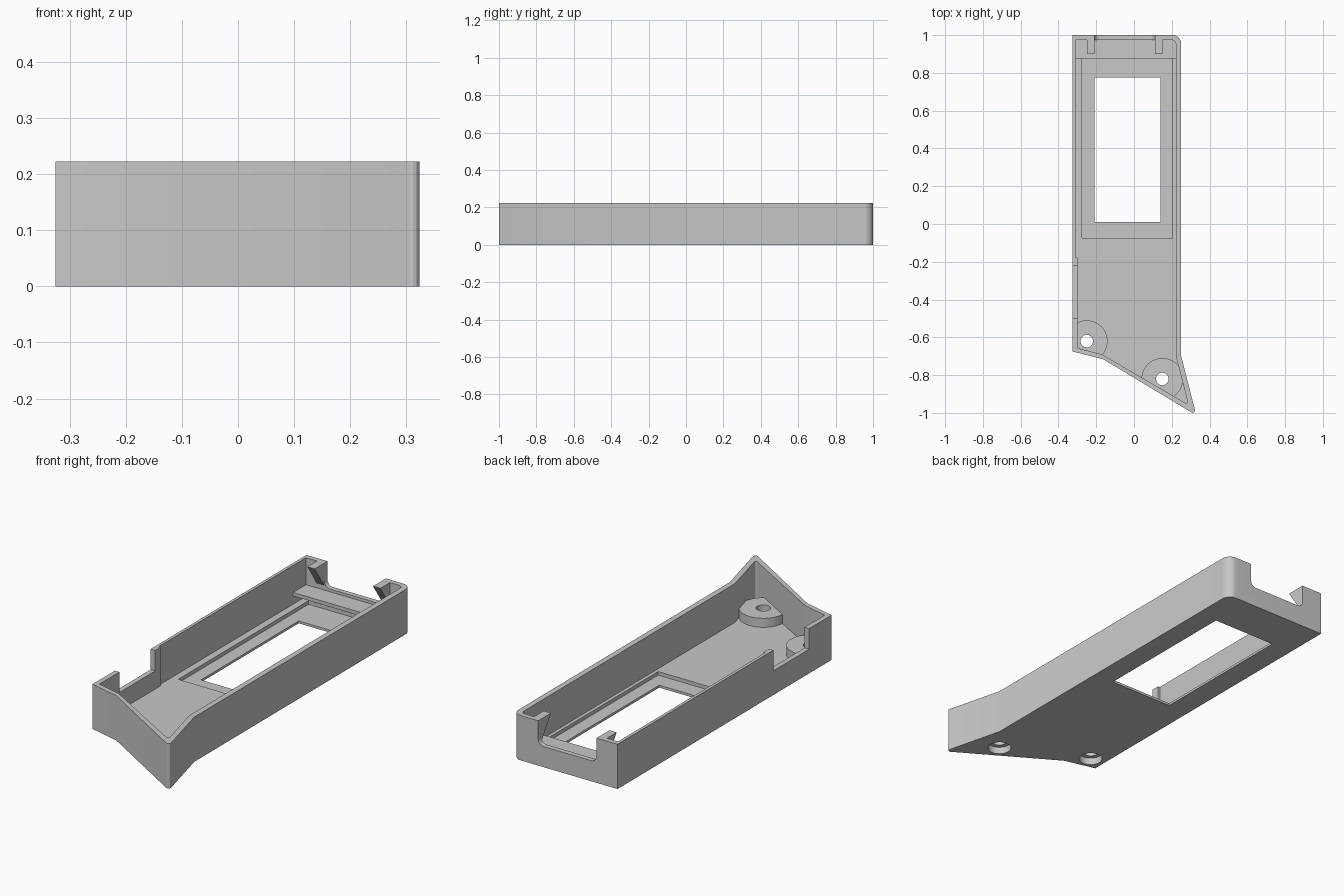
import bpy, bmesh, math
from mathutils import Vector, Matrix

if "Cube" in bpy.data.objects:
    bpy.data.objects.remove(bpy.data.objects["Cube"])

HEIGHT, FLOOR, RECESS = 0.222, 0.03, 0.012

grey = bpy.data.materials.new("plain_grey")
grey.use_nodes = True
grey.diffuse_color = (0.58, 0.58, 0.58, 1)
grey.node_tree.nodes["Principled BSDF"].inputs["Base Color"].default_value = grey.diffuse_color


def rounded(points, steps=8):
    """Polygon from (x, y[, radius]) corners, with arcs at corners that have a radius."""
    out = []
    for i, p in enumerate(points):
        c = Vector(p[:2])
        if len(p) < 3:
            out.append(c)
            continue
        a = (Vector(points[i - 1][:2]) - c).normalized()
        b = (Vector(points[(i + 1) % len(points)][:2]) - c).normalized()
        half = math.acos(a.dot(b)) / 2
        centre = c + (a + b).normalized() * (p[2] / math.sin(half))
        reach = p[2] / math.tan(half)
        start, end = c + a * reach - centre, c + b * reach - centre
        for k in range(steps + 1):
            out.append(centre + start.lerp(end, k / steps).normalized() * p[2])
    return out


def prism(name, points, low, high, axis="z"):
    """Extrude a polygon between two levels along z, y (points are x,z) or x (points are y,z)."""
    place = {"z": lambda u, v, w: (u, v, w),
             "y": lambda u, v, w: (u, w, v),
             "x": lambda u, v, w: (w, u, v)}[axis]
    bm = bmesh.new()
    face = bm.faces.new([bm.verts.new(place(p[0], p[1], low)) for p in points])
    grown = bmesh.ops.extrude_face_region(bm, geom=[face])
    shift = Vector(place(0, 0, high - low))
    bmesh.ops.translate(bm, vec=shift, verts=[v for v in grown["geom"] if isinstance(v, bmesh.types.BMVert)])
    bmesh.ops.recalc_face_normals(bm, faces=bm.faces)
    return finish(name, bm)


def finish(name, bm):
    mesh = bpy.data.meshes.new(name)
    bm.to_mesh(mesh)
    bm.free()
    mesh.materials.append(grey)
    obj = bpy.data.objects.new(name, mesh)
    bpy.context.collection.objects.link(obj)
    return obj


def box(name, x, y, z):
    return prism(name, [(x[0], y[0]), (x[1], y[0]), (x[1], y[1]), (x[0], y[1])], *z)


def cylinder(name, centre, radius, low, high):
    bm = bmesh.new()
    spot = Matrix.Translation((*centre, (low + high) / 2))
    bmesh.ops.create_cone(bm, cap_ends=True, segments=48, radius1=radius, radius2=radius,
                          depth=high - low, matrix=spot)
    return finish(name, bm)


def combine(target, tool, operation):
    """Apply a boolean to the target and remove the tool."""
    mod = target.modifiers.new("combine", "BOOLEAN")
    mod.operation, mod.solver, mod.object = operation, "EXACT", tool
    bpy.context.view_layer.update()
    baked = bpy.data.meshes.new_from_object(target.evaluated_get(bpy.context.evaluated_depsgraph_get()))
    target.modifiers.clear()
    target.data = baked
    bpy.data.objects.remove(tool)


# Outer shell block with a pointed front corner
outline = rounded([(-0.325, 1), (0.25, 1, 0.045), (0.25, -0.7), (0.33, -1.013, 0.012),
                   (-0.165, -0.715), (-0.325, -0.675)])
case = prism("case_shell", outline, 0, HEIGHT)

# Hollow inside, with a thicker left-hand lower wall
cavity = rounded([(-0.31, 0.975), (0.222, 0.975, 0.025), (0.222, -0.7), (0.288, -0.957, 0.008),
                  (-0.17, -0.69), (-0.3, -0.657), (-0.3, -0.178), (-0.31, -0.178)])
combine(case, prism("cavity", cavity, FLOOR, 0.4), "DIFFERENCE")

# Screw bosses, trimmed to the outline
holes = [(-0.25, -0.62), (0.15, -0.82)]
trim = [(-0.315, 0.9), (0.235, 0.9), (0.235, -0.7), (0.305, -0.98),
        (-0.17, -0.702), (-0.315, -0.666)]
for centre in holes:
    boss = cylinder("boss", centre, 0.11, 0.015, 0.075)
    combine(boss, prism("boss_trim", trim, -0.1, 0.3), "INTERSECT")
    combine(case, boss, "UNION")

# Stepped recess and window through the floor
combine(case, box("recess", (-0.275, 0.205), (-0.075, 0.945), (RECESS, 0.05)), "DIFFERENCE")
combine(case, box("window", (-0.21, 0.14), (0.01, 0.775), (-0.1, 0.1)), "DIFFERENCE")

# Counterbored screw holes
for centre in holes:
    combine(case, cylinder("screw_hole", centre, 0.033, -0.1, 0.2), "DIFFERENCE")
    combine(case, cylinder("counterbore", centre, 0.055, -0.1, 0.035), "DIFFERENCE")

# Thin shelf across the back end
combine(case, box("shelf", (-0.318, 0.235), (0.875, 0.988), (0.07, 0.088)), "UNION")

# Hooks beside the back opening
for x in (-0.25, 0.11):
    hook = prism("hook", [(0.9, HEIGHT), (0.99, HEIGHT), (0.99, 0.1), (0.972, 0.115)],
                 x, x + 0.04, "x")
    combine(case, hook, "UNION")

# Openings in the back wall and the side wall
slot = rounded([(-0.21, 0.4), (-0.21, 0.102, 0.03), (0.11, 0.102, 0.03), (0.11, 0.4)])
combine(case, prism("back_opening", slot, 0.88, 1.1, "y"), "DIFFERENCE")
combine(case, box("side_opening", (-0.4, -0.28), (-0.5, -0.22), (0.12, 0.4)), "DIFFERENCE")

bpy.ops.object.select_all(action="DESELECT")
case.select_set(True)
bpy.context.view_layer.objects.active = case
bpy.ops.object.shade_smooth_by_angle(angle=math.radians(25))
